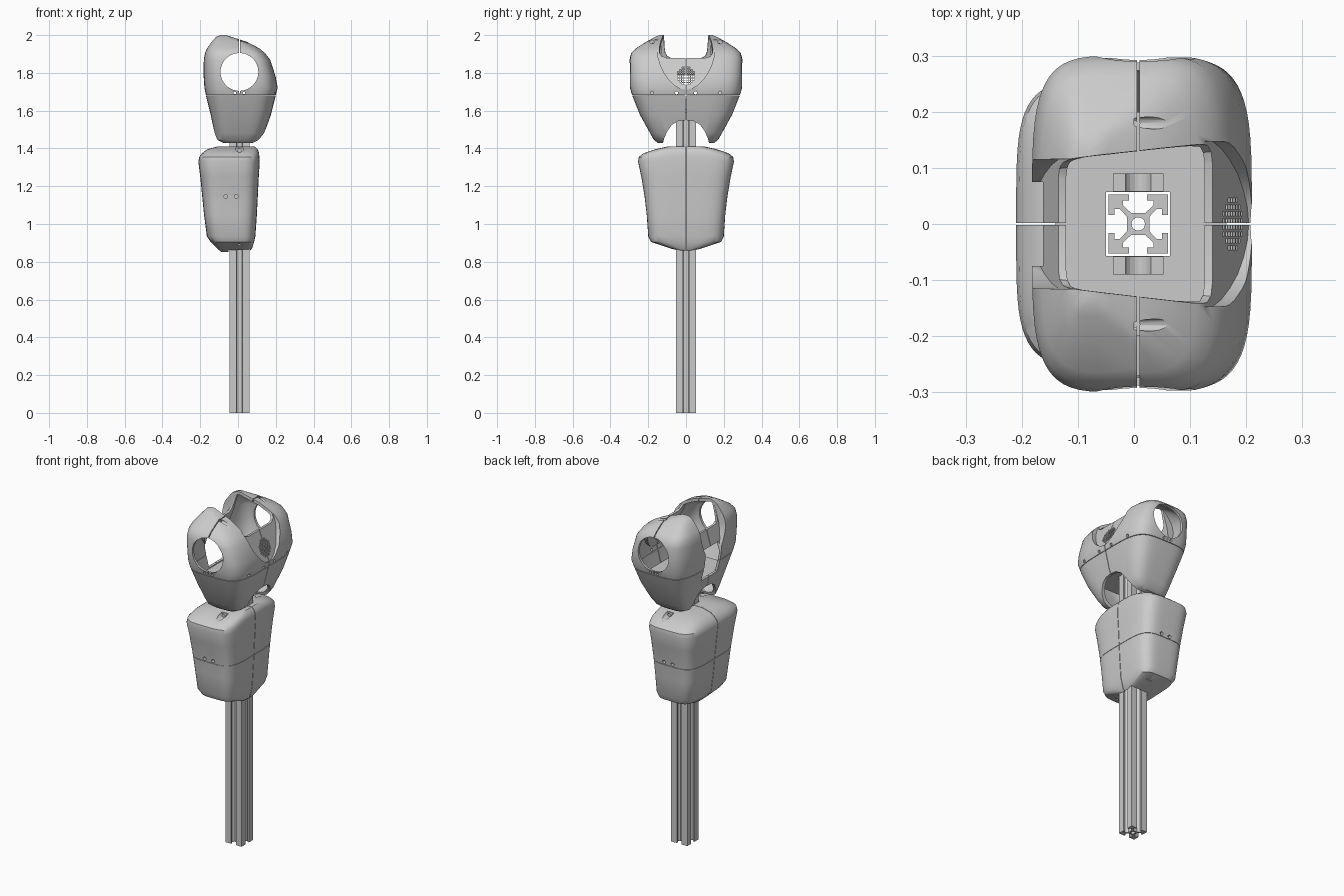
import bpy, bmesh, math

if "Cube" in bpy.data.objects:
    bpy.data.objects.remove(bpy.data.objects["Cube"])

CX = 0.0075  # centre line of the post and shoulder sockets


def material(name, value):
    m = bpy.data.materials.new(name)
    m.use_nodes = True
    m.diffuse_color = (value, value, value, 1)
    m.node_tree.nodes["Principled BSDF"].inputs["Base Color"].default_value = m.diffuse_color
    return m


grey = material("plain grey", 0.6)


def skin(name, *stacks):
    """Bridge each stack of equal rings into a capped solid, all in one object."""
    bm = bmesh.new()
    for rings in stacks:
        vs = [[bm.verts.new(p) for p in ring] for ring in rings]
        n = len(vs[0])
        bm.faces.new(vs[0])
        bm.faces.new(vs[-1])
        for a, b in zip(vs, vs[1:]):
            for i in range(n):
                j = (i + 1) % n
                bm.faces.new((a[i], a[j], b[j], b[i]))
    bmesh.ops.recalc_face_normals(bm, faces=bm.faces)
    me = bpy.data.meshes.new(name)
    bm.to_mesh(me)
    bm.free()
    ob = bpy.data.objects.new(name, me)
    bpy.context.collection.objects.link(ob)
    me.materials.append(grey)
    return ob


def box(x0, x1, y0, y1, z0, z1):
    return [[(x0, y0, z), (x1, y0, z), (x1, y1, z), (x0, y1, z)] for z in (z0, z1)]


def rod(axis, u, v, r, a, b, n=20):
    """Cylinder along x, y or z; u and v are the other two coordinates in order."""
    rings = []
    for t in (a, b):
        ring = []
        for i in range(n):
            w = math.tau * i / n
            p = [u + r * math.cos(w), v + r * math.sin(w)]
            p.insert("xyz".index(axis), t)
            ring.append(p)
        rings.append(ring)
    return rings


def area(ob):
    return sum(p.area for p in ob.data.polygons)


def cut(ob, *cutters):
    """Subtract each cutter, changing solver if one would lose the part."""
    for c in cutters:
        bpy.context.view_layer.objects.active = ob
        mod = ob.modifiers.new("cut", "BOOLEAN")
        mod.operation = "DIFFERENCE"
        mod.object = c
        before = area(ob)
        for solver in ("EXACT", "MANIFOLD"):
            mod.solver = solver
            bpy.context.view_layer.update()
            if area(ob.evaluated_get(bpy.context.evaluated_depsgraph_get())) > 0.6 * before:
                break
        bpy.ops.object.modifier_apply(modifier=mod.name)
        bpy.data.objects.remove(c)


def finish(ob):
    bpy.ops.object.select_all(action="DESELECT")
    ob.select_set(True)
    bpy.context.view_layer.objects.active = ob
    bpy.ops.object.shade_smooth_by_angle(angle=math.radians(32))


def body(name, levels, inset=0.0, power=4.3, n=64):
    """Rounded-rectangle sections stacked up; each level is z, back, front, half width."""
    lo, hi = levels[0][0], levels[-1][0]
    mid, k = (lo + hi) / 2, 1 - 2 * inset / (hi - lo)
    rings = []
    for z, back, front, half in levels:
        c, a, b = (back + front) / 2, (front - back) / 2, half
        a, b = max(a - inset, 0.006), max(b - inset, 0.006)
        ring = []
        for i in range(n):
            w = math.tau * (i + 0.5) / n
            s, t = math.cos(w), math.sin(w)
            ring.append((c + a * math.copysign(abs(s) ** (2 / power), s),
                         b * math.copysign(abs(t) ** (2 / power), t),
                         mid + (z - mid) * k))
        rings.append(ring)
    return skin(name, rings)


def mirrored(half):
    """Complete a half outline that starts on the centre line."""
    return half + [(-y, z) for y, z in reversed(half) if y > 0]


# Collar scoops, front and back; grow leaves wall thickness when cutting the inside
def scoop(side, top, slope, width, grow):
    half = [(0, 1.71), (0.03, 1.717), (0.06, 1.735), (0.09, 1.763), (0.115, 1.8),
            (0.135, 1.84), (0.147, 1.88), (0.15, 2.1)]
    prof = [(y * (width + 8 * grow), z - grow) for y, z in mirrored(half)]
    near = [(side * (top - grow + (1.88 - z) * slope), y, z) for y, z in prof]
    far = [(side * (0.5 + grow), y, z) for y, z in prof]
    return skin("scoop_cutter", [near, far])


def scoops(grow):
    return (scoop(1, 0.14, 0.38, 1.0, grow), scoop(-1, 0.135, 0.3, 0.78, grow))


# Upper torso shell
upper_levels = [
    (1.43, -.09, .09, .15), (1.445, -.115, .115, .17), (1.48, -.125, .14, .19),
    (1.58, -.145, .175, .245), (1.68, -.17, .2, .285), (1.72, -.178, .21, .297),
    (1.78, -.182, .2, .3), (1.87, -.182, .172, .3), (1.905, -.175, .145, .29),
    (1.93, -.165, .115, .265), (1.965, -.14, .05, .21), (1.99, -.12, -.03, .165),
    (2.0, -.095, -.06, .14)]
upper = body("upper_torso", upper_levels)
cut(upper, *scoops(0))
inner = body("inner_cutter", upper_levels, 0.014)
cut(inner, *scoops(0.014))
cut(upper, inner)

# Neck channel widens toward the chest
neck = mirrored([(0, 1.88), (0.08, 1.88), (0.098, 1.888), (0.107, 1.905), (0.11, 1.93), (0.115, 2.1)])
neck_rings = [[(x, y * k, z) for y, z in neck] for x, k in ((-0.3, 0.82), (0.3, 1.5))]
# Arch above the waist
arch = mirrored([(0, 1.55), (0.04, 1.545), (0.075, 1.525), (0.1, 1.49), (0.115, 1.455), (0.13, 1.4)])
arch_rings = [[(x, y, z) for y, z in arch] for x in (-0.4, 0.4)]
cut(upper,
    skin("neck_cutter", neck_rings),
    skin("arch_cutter", arch_rings),
    skin("socket_cutter", rod("y", CX, 1.805, 0.1, -0.5, 0.5, 64)),
    skin("back_cutter", box(-0.4, -0.08, -0.075, 0.075, 1.61, 1.79)),
    skin("waist_seam", box(-0.4, 0.4, -0.4, 0.4, 1.679, 1.682)),
    skin("middle_seam", box(-0.41, 0.41, -0.0015, 0.0015, 1.3, 2.1)),
    skin("shoulder_seam", box(CX - 0.0025, CX + 0.0025, -0.42, 0.42, 1.69, 2.11)))

# Screw holes and speaker grille
holes = [rod("x", y, 1.694, 0.008, 0.12, 0.3, 12) for y in (-0.18, -0.05, 0.05, 0.18)]
holes += [rod("x", y, 1.965, 0.011, 0, 0.2, 12) for y in (-0.18, 0.18)]
holes += [rod("y", CX + dx, 1.694, 0.007, s * 0.22, s * 0.4, 12)
          for dx in (-0.024, 0.024) for s in (-1, 1)]
step, size = 0.012, 0.004
for i in range(-4, 4):
    for j in range(-4, 4):
        y, z = (i + 0.5) * step, (j + 0.5) * step
        if math.hypot(y, z) < 0.048:
            holes.append(box(0.1, 0.3, y - size, y + size, 1.785 + z - size, 1.785 + z + size))
cut(upper, skin("hole_cutter", *holes))
finish(upper)

# Lower torso
lower_levels = [
    (.853, -.09, .06, .02), (.87, -.11, .075, .08), (.905, -.145, .085, .185),
    (.935, -.165, .092, .2), (1.05, -.18, .1, .208), (1.15, -.19, .105, .22),
    (1.25, -.2, .11, .237), (1.33, -.21, .115, .254), (1.355, -.205, .113, .25),
    (1.375, -.19, .112, .225), (1.395, -.165, .105, .165), (1.41, -.11, .09, .1)]
lower = body("lower_torso", lower_levels)
cut(lower,
    skin("post_cutter", box(CX - 0.057, CX + 0.057, -0.057, 0.057, 0.5, 1.7)),
    skin("belt_seam", box(-0.4, 0.4, -0.4, 0.4, 1.129, 1.131)),
    skin("middle_seam", box(-0.4, 0.4, -0.0015, 0.0015, 0.5, 1.7)),
    skin("notch_cutter", *[rod("y", CX, z, 0.022, s * 0.13, s * 0.4)
                           for z in (0.872, 1.403) for s in (-1, 1)]),
    skin("hole_cutter", *[rod("y", x, 1.146, 0.01, s * 0.2, s * 0.4, 12)
                          for x in (-0.065, -0.01) for s in (-1, 1)]))
finish(lower)

# Screws sitting in the upper notches
skin("notch_screws", *[rod("y", CX, 1.39, 0.011, s * 0.12, s * 0.145, 12) for s in (-1, 1)])

# Slotted post: one side outline turned four times
side = [(0.053, -0.053), (0.053, -0.016), (0.042, -0.016), (0.042, -0.027), (0.033, -0.027),
        (0.02, -0.013), (0.02, 0.013), (0.033, 0.027), (0.042, 0.027), (0.042, 0.016), (0.053, 0.016)]
outline = []
for turn in range(4):
    outline += side
    side = [(-y, x) for x, y in side]
post = skin("post", [[(x + CX, y, z) for x, y in outline] for z in (0, 1.66)])
cut(post, skin("bore_cutter", rod("z", CX, 0, 0.012, -0.1, 1.8)))

# Inner floor plate with brackets clamped on the post
plan = [(-0.14, -0.1), (-0.1, -0.2), (0.11, -0.2), (0.165, -0.1),
        (0.165, 0.1), (0.11, 0.2), (-0.1, 0.2), (-0.14, 0.1)]
floor = skin("floor_plate", [[(x, y, z) for x, y in plan] for z in (1.59, 1.605)])
cut(floor, skin("post_cutter", box(CX - 0.057, CX + 0.057, -0.057, 0.057, 1.5, 1.7)))
for s, label in ((-1, "front"), (1, "back")):
    y0, y1 = sorted((s * 0.058, s * 0.09))
    bracket = skin(label + "_bracket", box(CX - 0.045, CX + 0.045, y0, y1, 1.605, 1.68))
    cut(bracket, skin("groove_cutter", rod("y", CX, 1.69, 0.025, -0.2, 0.2)))
